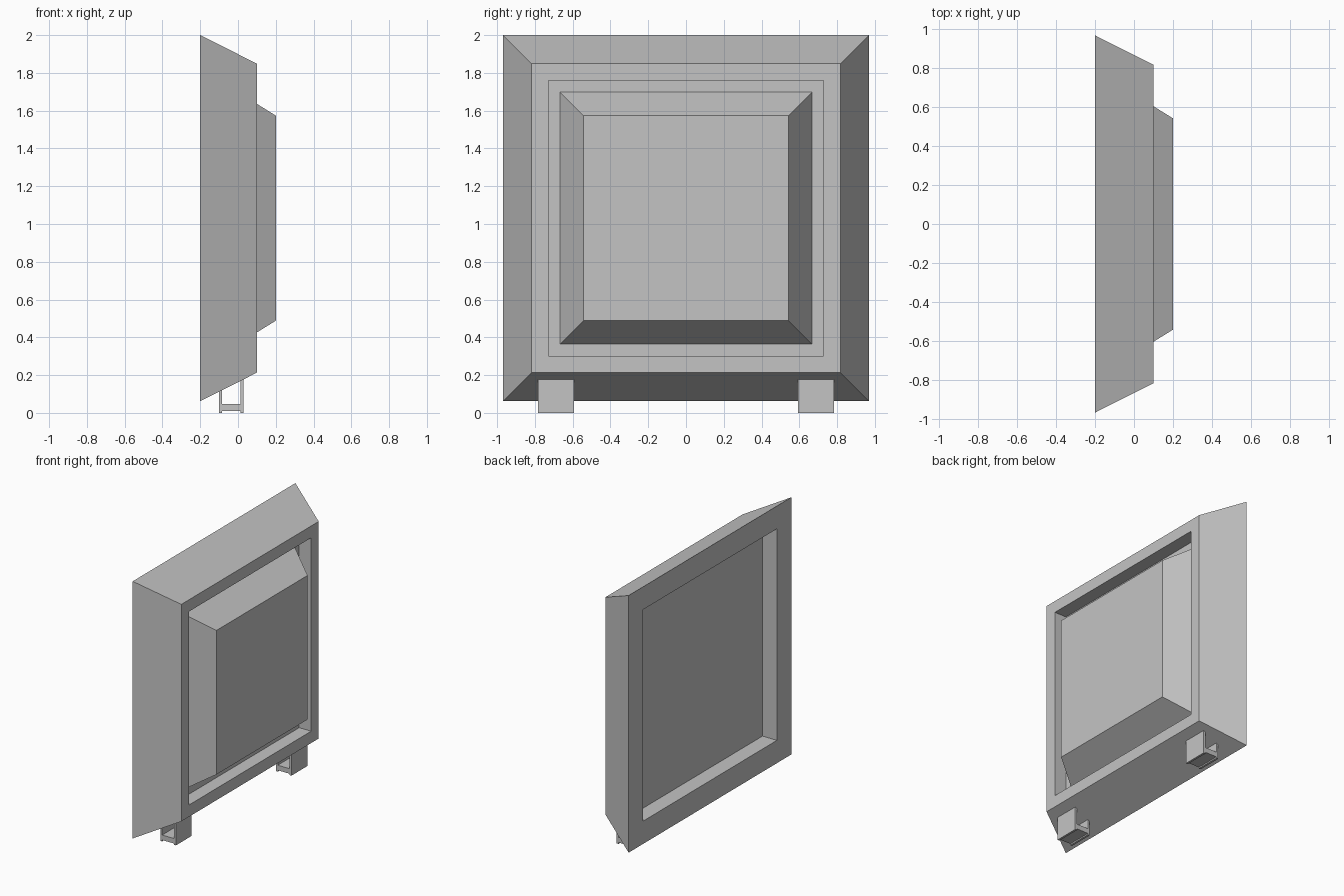
import bpy
import bmesh

if "Cube" in bpy.data.objects:
    bpy.data.objects.remove(bpy.data.objects["Cube"], do_unlink=True)

grey = bpy.data.materials.new("plain_grey")
grey.use_nodes = True
colour = (0.55, 0.55, 0.55, 1)
grey.diffuse_color = colour
grey.node_tree.nodes["Principled BSDF"].inputs["Base Color"].default_value = colour

CENTRE_Z = 1.031
CORNERS = ((-1, -1), (1, -1), (1, 1), (-1, 1))


def add_object(name, bm):
    bmesh.ops.recalc_face_normals(bm, faces=bm.faces)
    mesh = bpy.data.meshes.new(name)
    bm.to_mesh(mesh)
    bm.free()
    mesh.materials.append(grey)
    obj = bpy.data.objects.new(name, mesh)
    bpy.context.collection.objects.link(obj)
    return obj


def square_loft(name, steps):
    """Loft squares along x from (x, half size) steps and cap both ends."""
    bm = bmesh.new()
    rings = [[bm.verts.new((x, h * sy, CENTRE_Z + h * sz)) for sy, sz in CORNERS]
             for x, h in steps]
    for a, b in zip(rings, rings[1:]):
        for i in range(4):
            j = (i + 1) % 4
            bm.faces.new((a[i], a[j], b[j], b[i]))
    bm.faces.new(rings[0])
    bm.faces.new(rings[-1])
    return add_object(name, bm)


def extrude_profile(name, profile, y0, y1):
    """Extrude an x-z outline along y."""
    bm = bmesh.new()
    face = bm.faces.new([bm.verts.new((x, y0, z)) for x, z in profile])
    out = bmesh.ops.extrude_face_region(bm, geom=[face])
    verts = [v for v in out["geom"] if isinstance(v, bmesh.types.BMVert)]
    bmesh.ops.translate(bm, verts=verts, vec=(0, y1 - y0, 0))
    return add_object(name, bm)


# Tapered housing, recessed on both sides
square_loft("housing_frame", [(-0.08, 0.797), (-0.2, 0.797), (-0.2, 0.969),
                              (0.1, 0.818), (0.1, 0.729), (0, 0.729)])

# Raised panel with sloping sides, seated in the recess
square_loft("raised_panel", [(0, 0.667), (0.2, 0.543)])


# Feet: two upright plates joined by a crossbar, meeting the sloped underside
def underside(x):
    return 0.062 + (x + 0.2) * 0.503


BACK, FRONT, WALL = -0.1, 0.03, 0.016
inner_back, inner_front = BACK + WALL, FRONT - WALL
foot = [(BACK, 0), (inner_back, 0), (inner_back, 0.01), (inner_front, 0.01),
        (inner_front, 0), (FRONT, 0), (FRONT, underside(FRONT)),
        (inner_front, underside(inner_front)), (inner_front, 0.048),
        (inner_back, 0.048), (inner_back, underside(inner_back)),
        (BACK, underside(BACK))]
for side, name in ((-1, "front_foot"), (1, "back_foot")):
    y0, y1 = sorted((side * 0.594, side * 0.783))
    extrude_profile(name, foot, y0, y1)
